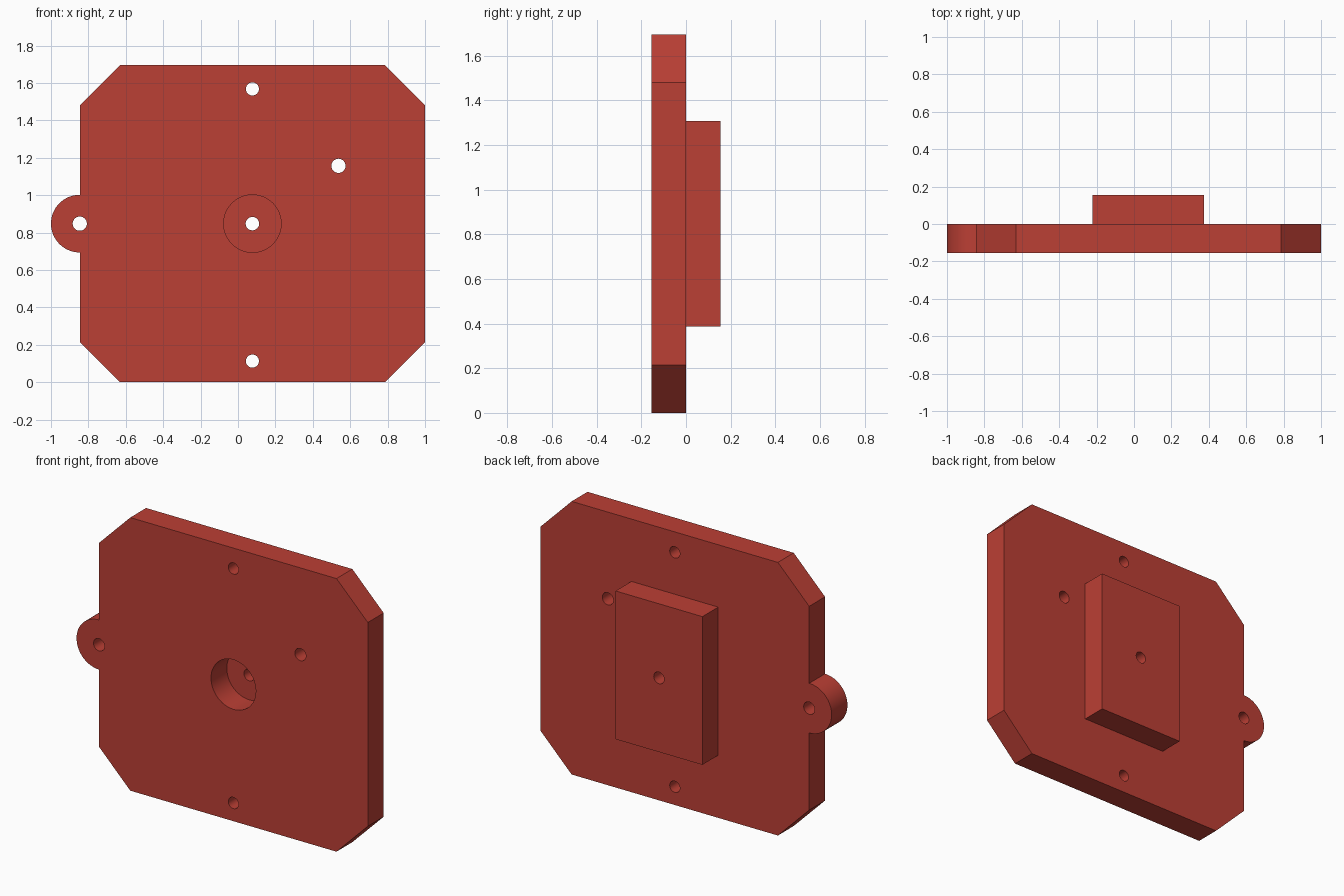
import bpy, bmesh, math

if "Cube" in bpy.data.objects:
    bpy.data.objects.remove(bpy.data.objects["Cube"])

T = 0.155          # plate and block thickness
CX, CZ = 0.077, 0.848   # plate centre

red = bpy.data.materials.new("red")
red.diffuse_color = (0.5, 0.05, 0.035, 1)
red.use_nodes = True
red.node_tree.nodes["Principled BSDF"].inputs["Base Color"].default_value = red.diffuse_color


def prism(name, pts, y0, y1):
    """Extrude an x-z outline from y0 to y1."""
    bm = bmesh.new()
    face = bm.faces.new([bm.verts.new((x, y0, z)) for x, z in pts])
    out = bmesh.ops.extrude_face_region(bm, geom=[face])["geom"]
    bmesh.ops.translate(bm, vec=(0, y1 - y0, 0),
                        verts=[v for v in out if isinstance(v, bmesh.types.BMVert)])
    bmesh.ops.recalc_face_normals(bm, faces=bm.faces)
    mesh = bpy.data.meshes.new(name)
    bm.to_mesh(mesh)
    bm.free()
    ob = bpy.data.objects.new(name, mesh)
    bpy.context.collection.objects.link(ob)
    mesh.materials.append(red)
    return ob


def arc(x, z, r, a0, a1, n):
    return [(x + r * math.cos(math.radians(a0 + (a1 - a0) * i / n)),
             z + r * math.sin(math.radians(a0 + (a1 - a0) * i / n))) for i in range(n + 1)]


def drill(ob, x, z, r, y0=-1, y1=1, n=48):
    cutter = prism("hole_cutter", arc(x, z, r, 0, 360, n)[:-1], y0, y1)
    mod = ob.modifiers.new("hole", "BOOLEAN")
    mod.operation, mod.solver, mod.object = "DIFFERENCE", "EXACT", cutter
    bpy.context.view_layer.objects.active = ob
    bpy.ops.object.modifier_apply(modifier=mod.name)
    bpy.data.objects.remove(cutter)


# Plate outline: chamfered corners with a round lug on the left edge
L, R, H, C = -0.846, 1.0, 1.695, 0.215
outline = [(L + C, 0), (R - C, 0), (R, C), (R, H - C), (R - C, H), (L + C, H), (L, H - C)]
outline += arc(L, CZ, 0.154, 90, 270, 32) + [(L, C)]
plate = prism("mounting_plate", outline, -T, 0)

# Screw holes and the large centre bore
for x, z, r in [(CX, 1.568, 0.035), (CX, 0.113, 0.035), (0.537, 1.157, 0.038),
                (L, CZ, 0.038), (CX, CZ, 0.154)]:
    drill(plate, x, z, r)

# Rear block with a small through hole
block = prism("rear_block", [(CX - 0.298, 0.388), (CX + 0.298, 0.388),
                             (CX + 0.298, 1.308), (CX - 0.298, 1.308)], 0, T)
drill(block, CX, CZ, 0.036)

# Smooth round walls, sharp edges kept
for ob in (plate, block):
    bpy.ops.object.select_all(action="DESELECT")
    ob.select_set(True)
    bpy.context.view_layer.objects.active = ob
    bpy.ops.object.shade_smooth_by_angle(angle=math.radians(30))
